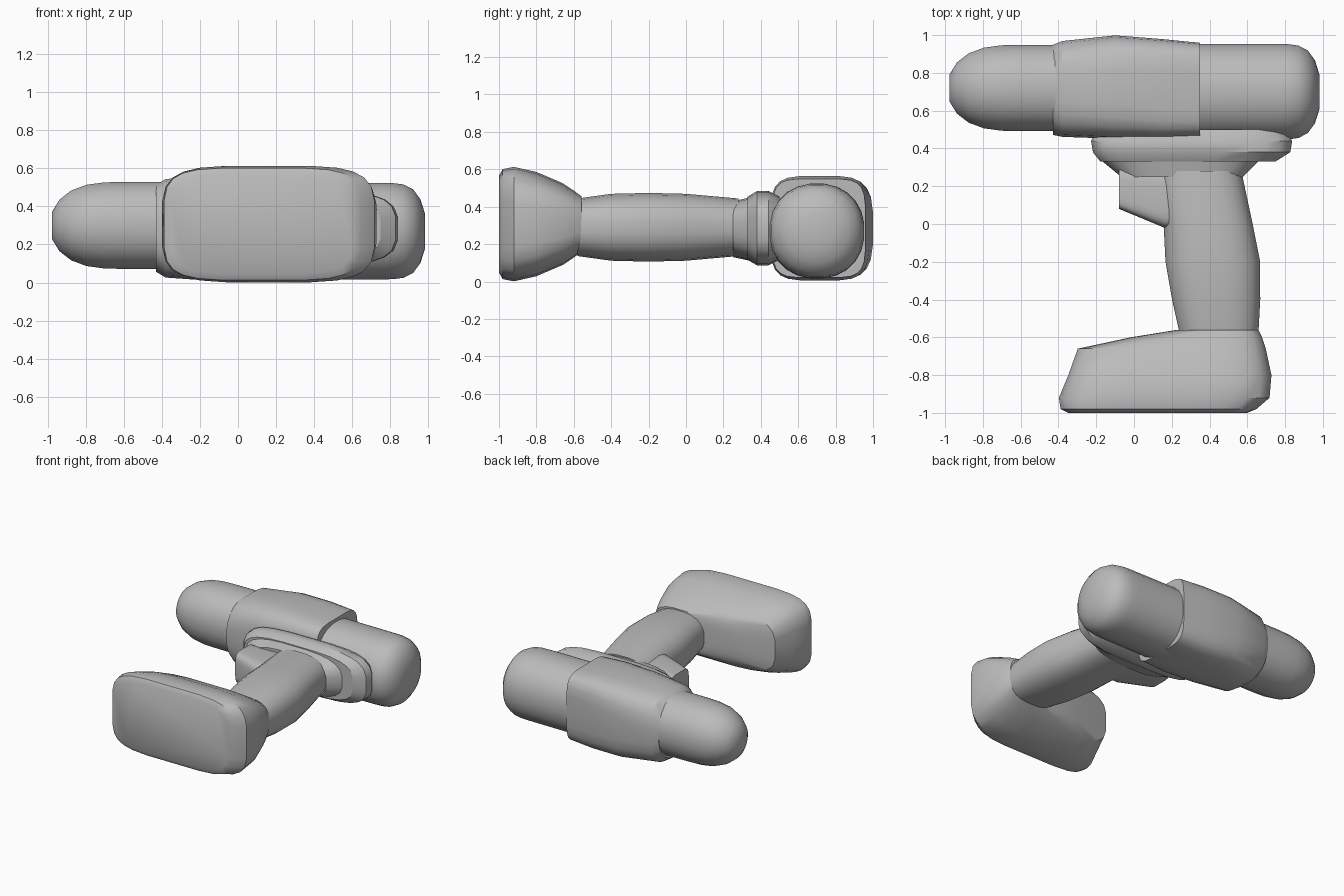
import bpy, bmesh, math

cube = bpy.data.objects.get("Cube")
if cube:
    bpy.data.objects.remove(cube, do_unlink=True)

grey = bpy.data.materials.new("plain grey")
grey.use_nodes = True
grey.diffuse_color = (0.5, 0.5, 0.5, 1)
shader = grey.node_tree.nodes["Principled BSDF"]
shader.inputs["Base Color"].default_value = grey.diffuse_color


def rounded_ring(low, high, middle, half_height, squareness, sides=24):
    """Points of a rounded rectangle, from a circle to nearly a box."""
    def flatten(value):
        return math.copysign(abs(value) ** (2 / squareness), value)

    centre, half_width = (low + high) / 2, (high - low) / 2
    for step in range(sides):
        angle = math.tau * (step + 0.5) / sides
        yield (centre + half_width * flatten(math.cos(angle)),
               middle + half_height * flatten(math.sin(angle)))


def loft(name, axis, middle, squareness, sections):
    """Skin sections given as (position, low edge, high edge, half height).

    Squareness runs evenly from its first value to its last.
    """
    bm = bmesh.new()
    first, last = squareness
    rings = []
    for index, (position, low, high, half_height) in enumerate(sections):
        power = first + (last - first) * index / (len(sections) - 1)
        ring = []
        for across, height in rounded_ring(low, high, middle, half_height, power):
            spot = (position, across) if axis == "x" else (across, position)
            ring.append(bm.verts.new((*spot, height)))
        rings.append(ring)

    # Walls between neighbouring rings, then the two end caps
    for near, far in zip(rings, rings[1:]):
        for i in range(len(near)):
            bm.faces.new((near[i - 1], near[i], far[i], far[i - 1]))
    bm.faces.new(rings[0])
    bm.faces.new(rings[-1])
    bmesh.ops.recalc_face_normals(bm, faces=bm.faces)

    mesh = bpy.data.meshes.new(name)
    bm.to_mesh(mesh)
    bm.free()
    mesh.materials.append(grey)
    obj = bpy.data.objects.new(name, mesh)
    bpy.context.collection.objects.link(obj)
    bpy.ops.object.select_all(action="DESELECT")
    obj.select_set(True)
    bpy.context.view_layer.objects.active = obj
    bpy.ops.object.shade_smooth_by_angle(angle=math.radians(32))


def domed_barrel(name, start, shoulder, tip, centre, middle, radius, fullness):
    """A straight tube along x that closes in a blunt dome."""
    sections = [(start, centre - radius, centre + radius, radius)]
    steps = 6
    for step in range(steps):
        travel = math.sin(math.pi / 2 * step / steps)
        size = radius * math.sqrt(1 - travel ** fullness)
        position = shoulder + (tip - shoulder) * travel
        sections.append((position, centre - size, centre + size, size))
    loft(name, "x", middle, (2.2, 2), sections)


# Rounded nose at the working end and domed housing at the rear
domed_barrel("chuck", start=-0.4, shoulder=-0.6, tip=-0.99,
             centre=0.72, middle=0.3, radius=0.23, fullness=3)
domed_barrel("motor_housing", start=0.3, shoulder=0.75, tip=0.99,
             centre=0.7, middle=0.27, radius=0.255, fullness=4)

# Gearbox shell, rounder at the nose and squarer at the rear
loft("main_body", "x", 0.285, (2.4, 5), [
    (-0.43, 0.47, 0.95, 0.23),
    (-0.38, 0.46, 0.97, 0.26),
    (-0.1, 0.45, 1, 0.28),
    (0.15, 0.45, 0.98, 0.28),
    (0.35, 0.46, 0.96, 0.265)])

# Flange under the body and the neck that tapers to the grip
loft("collar", "y", 0.285, (3.5, 3.5), [
    (0.5, -0.2, 0.8, 0.17),
    (0.44, -0.23, 0.84, 0.2),
    (0.38, -0.22, 0.83, 0.2),
    (0.33, -0.18, 0.75, 0.17)])
loft("collar_neck", "y", 0.28, (3, 3), [
    (0.34, -0.18, 0.67, 0.17),
    (0.25, -0.07, 0.58, 0.15)])

# Trigger block with a slanted underside
loft("trigger", "x", 0.28, (5, 5), [
    (-0.08, 0.08, 0.3, 0.12),
    (0.16, -0.02, 0.3, 0.13),
    (0.25, -0.02, 0.3, 0.13)])

# Curved grip
loft("handle", "y", 0.29, (2.5, 2.5), [
    (0.28, 0.1, 0.57, 0.155),
    (0, 0.155, 0.63, 0.18),
    (-0.2, 0.165, 0.67, 0.185),
    (-0.4, 0.2, 0.67, 0.18),
    (-0.58, 0.24, 0.66, 0.155)])

# Battery pack flaring out to a wide flat foot
loft("battery_base", "y", 0.307, (3, 5), [
    (-0.56, 0.23, 0.66, 0.15),
    (-0.6, -0.02, 0.68, 0.18),
    (-0.66, -0.3, 0.7, 0.22),
    (-0.8, -0.35, 0.73, 0.28),
    (-0.92, -0.4, 0.72, 0.307),
    (-0.98, -0.39, 0.65, 0.295),
    (-1, -0.35, 0.6, 0.26)])
